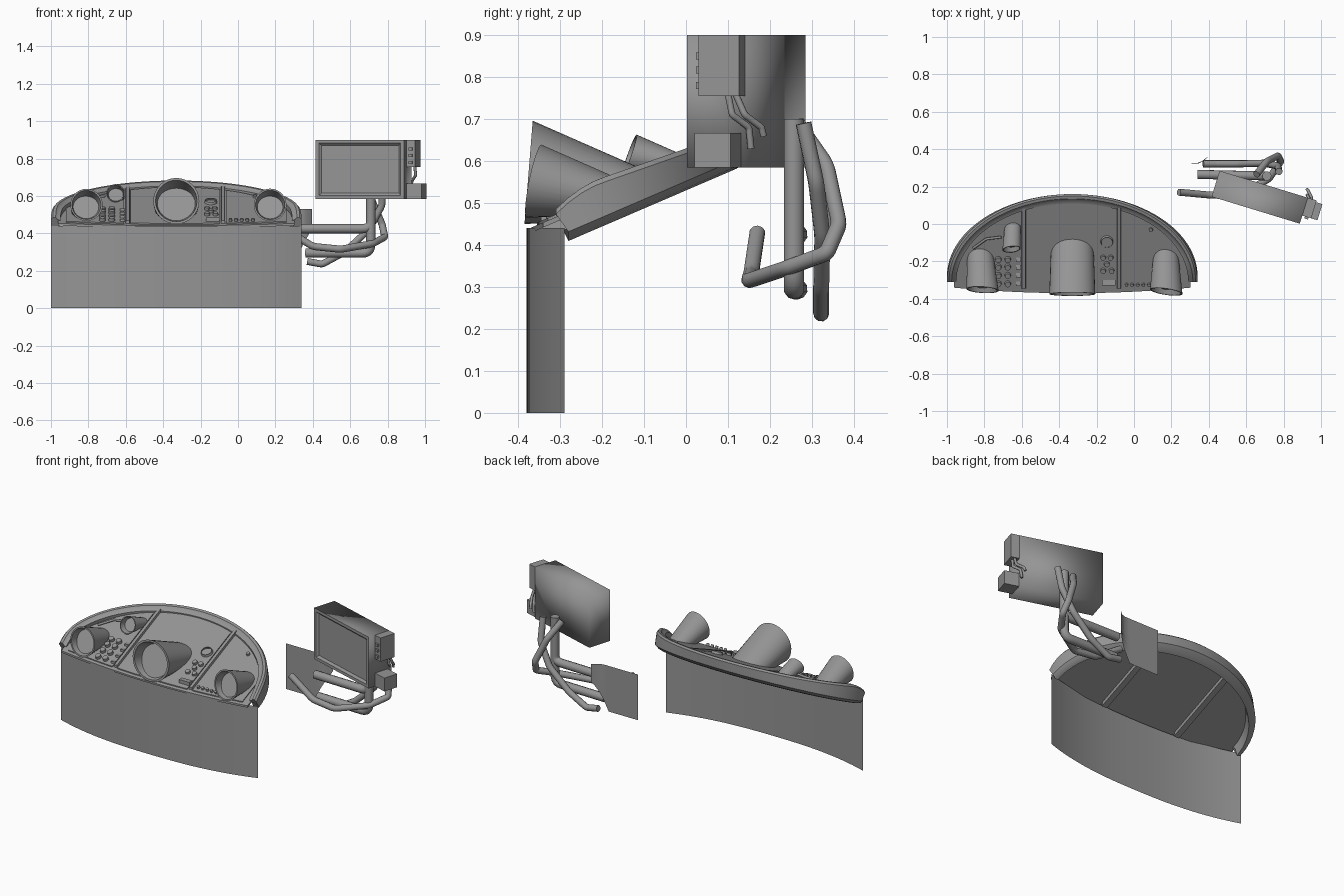
import bpy, bmesh, math
from mathutils import Vector, Matrix

if "Cube" in bpy.data.objects:
    bpy.data.objects.remove(bpy.data.objects["Cube"])

CX = -0.33                      # console centre line
TILT = math.atan(0.43)          # slope of the console face
GREY = bpy.data.materials.new("dark_grey")
GREY.diffuse_color = (0.3, 0.3, 0.3, 1)
GREY.use_nodes = True
GREY.node_tree.nodes["Principled BSDF"].inputs["Base Color"].default_value = GREY.diffuse_color


def floor_z(y):
    return 0.60 + 0.43 * y


def finish(bm, name, angle=35):
    bmesh.ops.recalc_face_normals(bm, faces=bm.faces)
    me = bpy.data.meshes.new(name)
    bm.to_mesh(me)
    bm.free()
    me.materials.append(GREY)
    ob = bpy.data.objects.new(name, me)
    bpy.context.collection.objects.link(ob)
    for p in me.polygons:
        p.use_smooth = True
    me.set_sharp_from_angle(angle=math.radians(angle))
    return ob


def loft(name, rings, ring_closed=True, cap_start=False, cap_end=False, angle=35):
    bm = bmesh.new()
    vs = [[bm.verts.new(p) for p in r] for r in rings]
    n = len(rings[0])
    for a, b in zip(vs, vs[1:]):
        for i in range(n if ring_closed else n - 1):
            j = (i + 1) % n
            bm.faces.new((a[i], a[j], b[j], b[i]))
    if cap_start:
        bm.faces.new(vs[0])
    if cap_end:
        bm.faces.new(vs[-1])
    return finish(bm, name, angle)


def box(name, lo, hi, mat=Matrix()):
    rings = [[mat @ Vector(p) for p in ((lo[0], lo[1], z), (hi[0], lo[1], z),
             (hi[0], hi[1], z), (lo[0], hi[1], z))] for z in (lo[2], hi[2])]
    return loft(name, rings, True, True, True)


def tube(name, pts, r):
    # points at a quarter and three quarters of each leg keep the bends tight
    pts = [Vector(p) for p in pts]
    path = [pts[0]]
    for a, b in zip(pts, pts[1:]):
        path += [a.lerp(b, 0.25), a.lerp(b, 0.75), b]
    cu = bpy.data.curves.new(name, 'CURVE')
    cu.dimensions = '3D'
    cu.bevel_depth = r
    cu.bevel_resolution = 3
    cu.use_fill_caps = True
    cu.materials.append(GREY)
    sp = cu.splines.new('NURBS')
    sp.points.add(len(path) - 1)
    for q, p in zip(sp.points, path):
        q.co = (*p, 1)
    sp.use_endpoint_u = True
    sp.order_u = 3
    sp.resolution_u = 4
    ob = bpy.data.objects.new(name, cu)
    bpy.context.collection.objects.link(ob)
    bpy.ops.object.select_all(action='DESELECT')
    ob.select_set(True)
    bpy.context.view_layer.objects.active = ob
    bpy.ops.object.convert(target='MESH')


def knob(name, x, y, r, h, seg=16):
    bm = bmesh.new()
    m = Matrix.Translation((x, y, floor_z(y) + h * 0.4)) @ Matrix.Rotation(TILT, 4, 'X')
    bmesh.ops.create_cone(bm, cap_ends=True, segments=seg, radius1=r,
                          radius2=r * 0.85, depth=h, matrix=m)
    return finish(bm, name)


# curved front skirt
loft("front_skirt", [[(CX + 0.67 * t, -0.38 + 0.09 * abs(t) ** 2.5, z) for z in (0, 0.44)]
                     for t in [i / 16 - 1 for i in range(33)]], False)

# arched rim around the console
rim = []
for i in range(49):
    t = math.pi * i / 48
    c, s = math.cos(t), math.sin(t)

    def pt(a, b, dz, top):
        y = -0.31 + b * s if top else -0.28 + (b - 0.03) * s
        drop = 0.05 * (max(0, -0.2 - y) / 0.13) ** 2
        z = 0.63 + 0.35 * y - drop if top else 0.53 + 0.43 * y
        return (CX + a * c, y, z + dz)
    rim.append([pt(0.655, 0.45, 0.005, False), pt(0.67, 0.47, 0.022, False),
                pt(0.67, 0.47, -0.012, True), pt(0.66, 0.46, 0, True),
                pt(0.645, 0.445, 0, True), pt(0.635, 0.435, -0.012, True),
                pt(0.62, 0.42, -0.015, True), pt(0.62, 0.42, 0.04, False),
                pt(0.635, 0.43, 0, False)])
loft("console_rim", rim, True, True, True)


# sloping face plate and its three raised sections
def plate(name, x0, x1, top, bottom, inset=0.0):
    rings = []
    for i in range(25):
        x = (x0 + x1) / 2 - (x1 - x0) / 2 * math.cos(math.pi * i / 24)
        t = min(1, abs(x - CX) / 0.635)
        yf = -0.37 + 0.03 * t * t + inset
        yb = max(yf + 0.002, -0.31 + 0.43 * math.sqrt(1 - t * t) - 1.5 * inset)
        rings.append([(x, yf, floor_z(yf) + top), (x, yb, floor_z(yb) + top),
                      (x, yb, floor_z(yb) + bottom), (x, yf, floor_z(yf) + bottom)])
    loft(name, rings, True, True, True)


plate("face_plate", CX - 0.633, CX + 0.633, 0, -0.012)
for nm, a, b in (("left", -0.92, -0.61), ("centre", -0.575, -0.10), ("right", -0.065, 0.26)):
    plate(nm + "_section", a, b, 0.006, -0.005, 0.015)

# divider ribs, visible above and below the plate
for x in (-0.59, -0.08):
    ye = -0.31 + 0.43 * math.sqrt(1 - ((x - CX) / 0.635) ** 2)
    loft("divider_rib", [[(x - 0.018, y, floor_z(y) - 0.04), (x + 0.018, y, floor_z(y) - 0.04),
                          (x + 0.009, y, floor_z(y) + 0.016), (x - 0.009, y, floor_z(y) + 0.016)]
                         for y in (-0.345, ye)], True, True, True)


# gauge hoods: slanted tubes cut off by the sloping plate
def hood(name, cx, cy, cz, r, pitch, yaw=0, dx=0, taper=0.4):
    base, front, lip, dial = [], [], [], []
    n = 32
    mid = Vector((cx, cy, cz))
    for i in range(n):
        a = 2 * math.pi * i / n
        c, s = math.cos(a) * r, math.sin(a) * r
        f = Vector((cx + c, cy + yaw * c + pitch * s, cz + s))
        m = 0.2 + 0.24 * math.sin(a)
        k = max(0.0, (f.z - floor_z(f.y)) / (m + 0.43))
        base.append(Vector((cx + dx * k + c * (1 - taper * k), f.y + k, f.z - m * k)))
        front.append(f)
    bmid = sum(base, Vector()) / n
    for f, b in zip(front, base):
        lip.append(mid.lerp(f, 0.9))
        dial.append(mid.lerp(bmid, 0.3).lerp(f.lerp(b, 0.3), 0.84))
    loft(name, [base, front, lip, dial], True, False, True)


hood("centre_gauge_hood", CX, -0.375, 0.573, 0.123, 0.08, 0, 0, 0.3)
hood("left_gauge_hood", -0.81, -0.352, 0.552, 0.086, 0.2, -0.06, -0.06, 1.0)
hood("right_gauge_hood", 0.172, -0.362, 0.552, 0.087, 0.2, -0.14, 0.0, 1.2)
hood("small_gauge_hood", -0.655, -0.135, 0.614, 0.049, 0.35, 0.1, 0.05, 1.0)

# knobs, push buttons and a dial ring
for y in (-0.19, -0.23, -0.275, -0.32):
    for x in (-0.725, -0.675):
        knob("round_knob", x, y, 0.018, 0.025)
    box("square_button", (-0.63, y - 0.012, floor_z(y)), (-0.605, y + 0.012, floor_z(y) + 0.014))
for i in range(5):
    knob("push_button", -0.04 + 0.03 * i, -0.325, 0.01, 0.022, 12)
for x, y in ((-0.165, -0.18), (-0.125, -0.18), (-0.145, -0.215), (-0.165, -0.25), (-0.12, -0.25)):
    knob("centre_knob", x, y, 0.016, 0.022)
knob("indicator", 0.09, -0.03, 0.012, 0.02, 12)
bm = bmesh.new()
m = Matrix.Translation((-0.145, -0.095, floor_z(-0.095) + 0.01)) @ Matrix.Rotation(TILT, 4, 'X')
bmesh.ops.create_cone(bm, cap_ends=False, segments=24, radius1=0.036, radius2=0.03, depth=0.02, matrix=m)
finish(bm, "dial_ring")
tube("slim_lever", [(-0.86, -0.13, 0.56), (-0.79, -0.08, 0.59), (-0.71, -0.07, 0.60)], 0.007)
box("slider_switch", (-0.17, -0.33, 0.46), (-0.10, -0.30, 0.485))

# monitor: turned box with a recessed screen
M = Matrix.Translation((0.415, 0.146, 0.585)) @ Matrix.Rotation(math.radians(-17), 4, 'Z')
W, D, H = 0.493, 0.145, 0.315


def rect(i, y):
    return [M @ Vector(p) for p in ((i, y, i), (W - i, y, i), (W - i, y, H - i), (i, y, H - i))]


loft("monitor_shell", [rect(0, D), rect(0, 0)], True, True, False, 120)
loft("monitor_screen", [rect(0, 0), rect(0.018, 0), rect(0.03, 0.012)], True, False, True)

# side control boxes with buttons and short cables
box("upper_side_box", (W, 0.045, 0.17), (W + 0.05, 0.145, H), M)
box("lower_side_box", (W - 0.005, 0.045, 0.0), (W + 0.085, 0.135, 0.082), M)
for z in (0.195, 0.232, 0.265):
    box("side_button", (W + 0.015, 0.034, z - 0.008), (W + 0.035, 0.046, z + 0.008), M)
for dy in (0, 0.03):
    tube("short_cable", [(0.945, 0.10 + dy * 0.6, 0.76), (0.95, 0.11 + dy, 0.71),
                         (0.93, 0.15 + dy, 0.68), (0.925, 0.155 + dy, 0.63 + dy)], 0.008)

# bent support tubes
for z, x in ((0.295, 0.36), (0.425, 0.34)):
    tube("support_arm", [(0.71, 0.257, 0.70), (0.71, 0.257, z), (x, 0.265, z)], 0.025)
tube("rear_tube", [(0.775, 0.28, 0.69), (0.77, 0.31, 0.55), (0.70, 0.325, 0.42),
                   (0.57, 0.322, 0.30), (0.45, 0.322, 0.235), (0.37, 0.322, 0.25)], 0.019)
tube("outer_tube", [(0.655, 0.265, 0.69), (0.71, 0.335, 0.59), (0.77, 0.365, 0.45),
                    (0.785, 0.335, 0.38), (0.72, 0.24, 0.345), (0.55, 0.15, 0.315),
                    (0.40, 0.155, 0.33), (0.24, 0.17, 0.43)], 0.019)

# thin curved mounting sheet behind the console
sheet = []
for i in range(9):
    z = 0.25 + 0.28 * i / 8
    xe = min(0.395, 0.30 + 0.095 * i / 5)
    xs = [0.10 + (xe - 0.10) * j / 10 for j in range(11)]
    sheet.append([(x, 0.322 + 9 * max(0, x - 0.33) ** 2, z) for x in xs])
loft("mounting_sheet", sheet, False)
